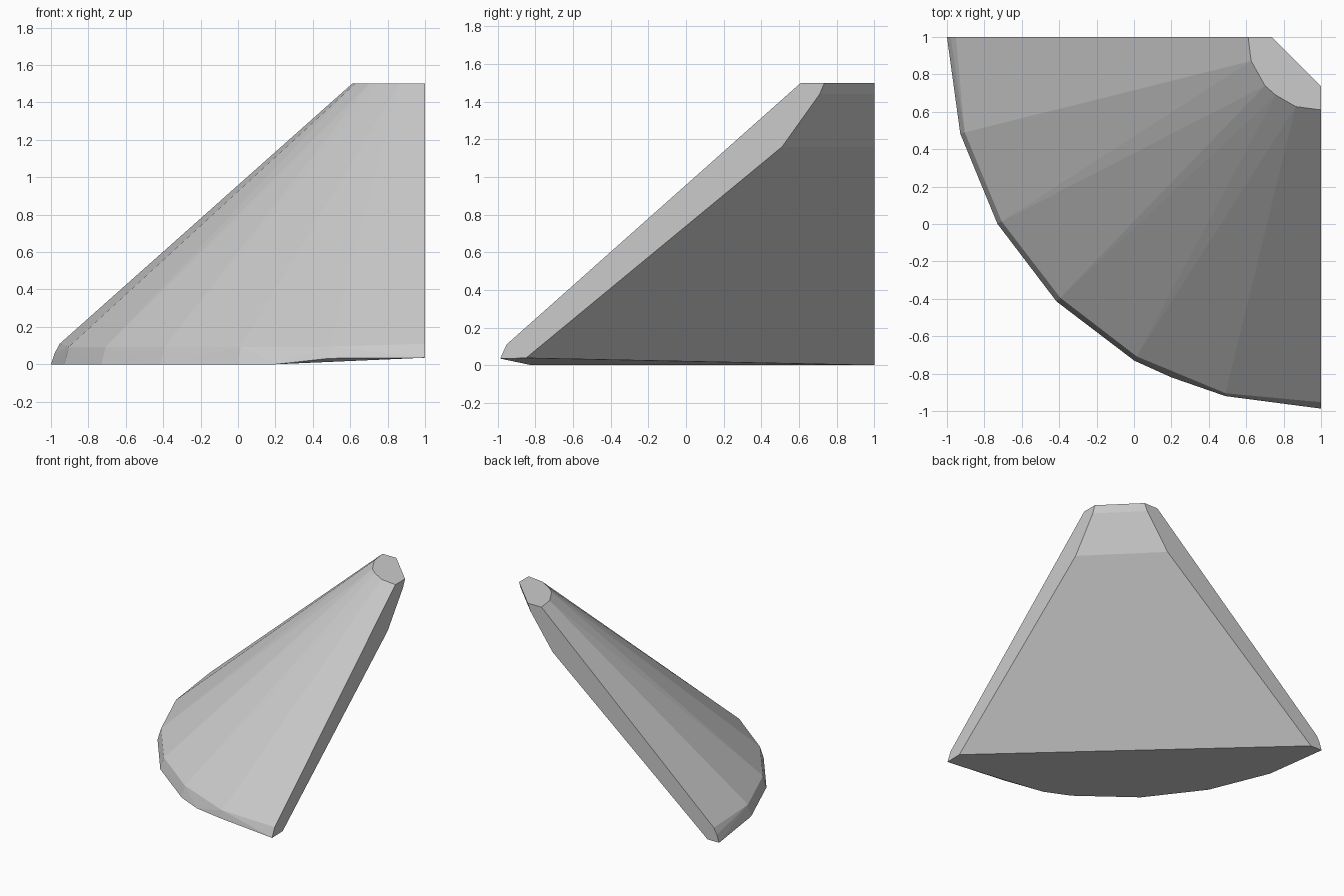
import bpy, bmesh, math

if "Cube" in bpy.data.objects:
    bpy.data.objects.remove(bpy.data.objects["Cube"])

grey = bpy.data.materials.new("light_grey")
grey.diffuse_color = (0.6, 0.6, 0.6, 1)
grey.use_nodes = True
grey.node_tree.nodes["Principled BSDF"].inputs["Base Color"].default_value = grey.diffuse_color


def arc(radius, angle, z):
    """Point on a circle about the vertical axis at the back right corner."""
    a = math.radians(angle)
    return (1 - radius * math.cos(a), 1 - radius * math.sin(a), z)


points = []

# Outer foot of the quarter cone, lifted slightly towards the right end
foot = [(2.0, 0, 0), (1.997, 15, 0), (1.998, 30, 0), (2.0, 45, 0),
        (1.998, 60, 0), (1.988, 66.3, 0), (1.987, 75.1, 0.032), (1.987, 90, 0.035)]
points += [arc(*p) for p in foot]

# Bevelled rim above the foot
for angle in range(0, 91, 15):
    points.append(arc(1.953 if angle in (0, 90) else 1.972, angle, 0.11 if angle in (0, 90) else 0.093))
points.append(arc(1.98, 0, 0.06))

# Rounded front of the small flat top
for radius, angle in [(0.39, 0), (0.395, 19), (0.397, 41), (0.394, 52), (0.396, 70), (0.39, 90)]:
    points.append(arc(radius, angle, 1.5))

# Slanted back, stepped in profile and mirrored across the diagonal
for reach, z in [(0.265, 1.5), (0.29, 1.44), (0.49, 1.16)]:
    points += [(1, 1 - reach, z), (1 - reach, 1, z)]
points += [(1, -0.85, 0.038), (-0.896, 1, 0)]

# Solid wedge skinned around the section points
bm = bmesh.new()
for p in points:
    bm.verts.new(p)
hull = bmesh.ops.convex_hull(bm, input=bm.verts[:])
loose = {v for v in hull["geom_interior"] + hull["geom_unused"] if isinstance(v, bmesh.types.BMVert)}
bmesh.ops.delete(bm, geom=list(loose), context='VERTS')
bmesh.ops.dissolve_limit(bm, angle_limit=math.radians(0.5), verts=bm.verts[:], edges=bm.edges[:])
bmesh.ops.recalc_face_normals(bm, faces=bm.faces[:])
mesh = bpy.data.meshes.new("cone_wedge")
bm.to_mesh(mesh)
bm.free()
mesh.materials.append(grey)
wedge = bpy.data.objects.new("cone_wedge", mesh)
bpy.context.collection.objects.link(wedge)
